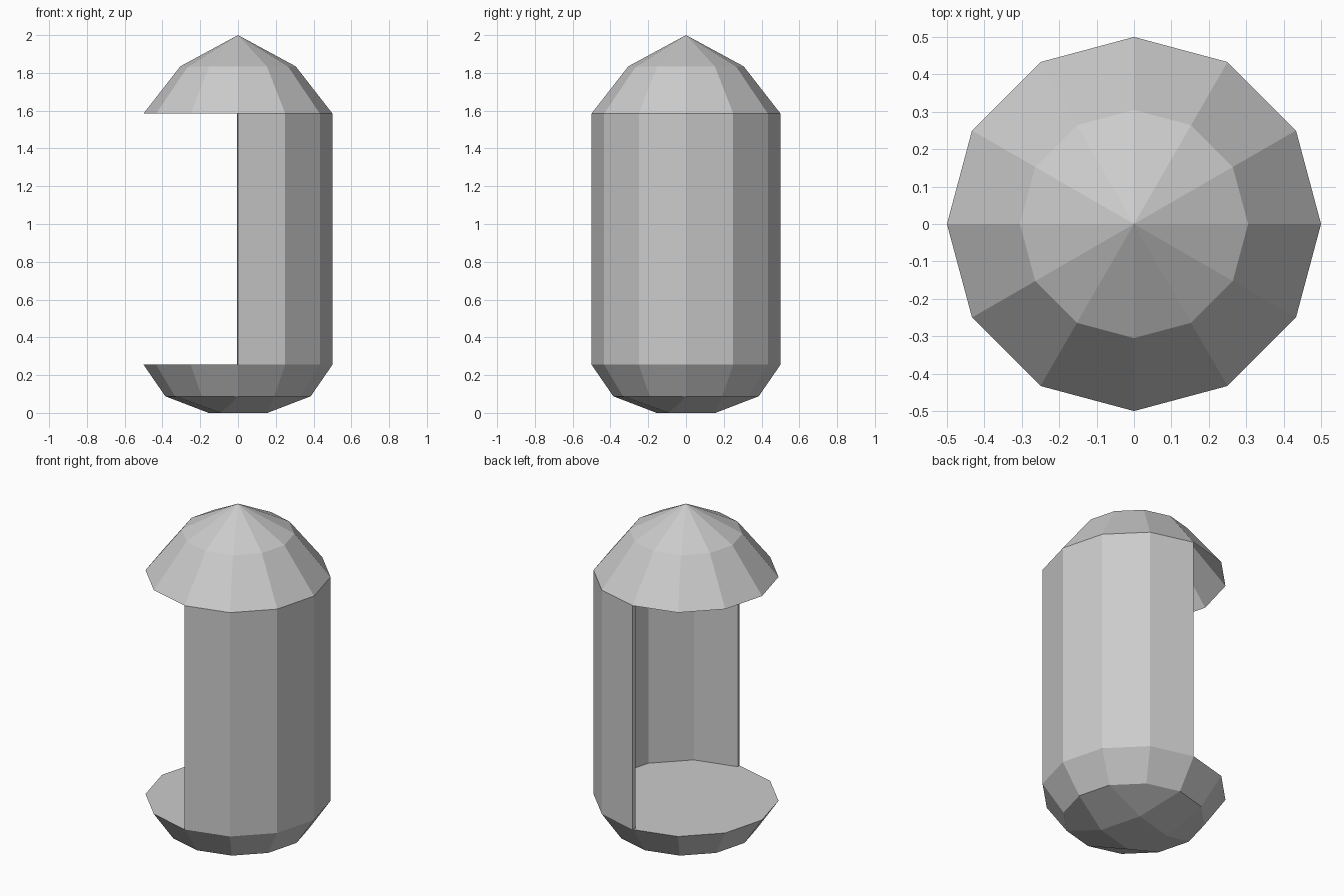
import bpy, bmesh
from math import sin, cos, radians

if "Cube" in bpy.data.objects:
    bpy.data.objects.remove(bpy.data.objects["Cube"])

N = 12
RIM = 0.5
LOW, HIGH = 0.255, 1.585   # bottom and top of the wall


def polar(r, deg, z):
    return (r * cos(radians(deg)), r * sin(radians(deg)), z)


def ring(bm, r, z, start=0, count=N, step=30):
    return [bm.verts.new(polar(r, start + step * i, z)) for i in range(count)]


def bridge(bm, a, b, closed=True):
    n = len(a)
    for i in range(n if closed else n - 1):
        j = (i + 1) % n
        bm.faces.new((a[i], a[j], b[j], b[i]))


def finish(bm, name):
    bm.normal_update()
    mesh = bpy.data.meshes.new(name)
    bm.to_mesh(mesh)
    bm.free()
    obj = bpy.data.objects.new(name, mesh)
    bpy.context.collection.objects.link(obj)
    return obj


# Domed roof, open underneath
bm = bmesh.new()
eave = ring(bm, RIM, HIGH)
shoulder = ring(bm, 0.305, 1.835)
bridge(bm, eave, shoulder)
apex = bm.verts.new((0, 0, 2))
for i in range(N):
    bm.faces.new((shoulder[i], shoulder[(i + 1) % N], apex))
finish(bm, "dome_roof")

# Half-round wall on the +x side, thickened inward
bm = bmesh.new()
bridge(bm, ring(bm, RIM, LOW, -90, 7), ring(bm, RIM, HIGH, -90, 7), closed=False)
wall = finish(bm, "half_wall")
mod = wall.modifiers.new("thickness", 'SOLIDIFY')
mod.thickness = 0.02
mod.offset = -1

# Base bowl with flat floor; the underside is filled with a 3x3 quad grid
bm = bmesh.new()
middle = ring(bm, 0.385, 0.088)
top = ring(bm, RIM, LOW)
bridge(bm, middle, top)
bm.faces.new(top)
foot = ring(bm, 0.18, 0, 60, 4, 90)
bm.faces.new(foot[::-1])
for j in range(4):
    c = 2 + 3 * j
    m = [middle[(c + k) % N] for k in (-1, 0, 1, 2)]
    bm.faces.new((m[2], m[1], m[0], foot[j]))
    bm.faces.new((m[3], m[2], foot[j], foot[(j + 1) % 4]))
bmesh.ops.recalc_face_normals(bm, faces=bm.faces)
finish(bm, "base_bowl")
